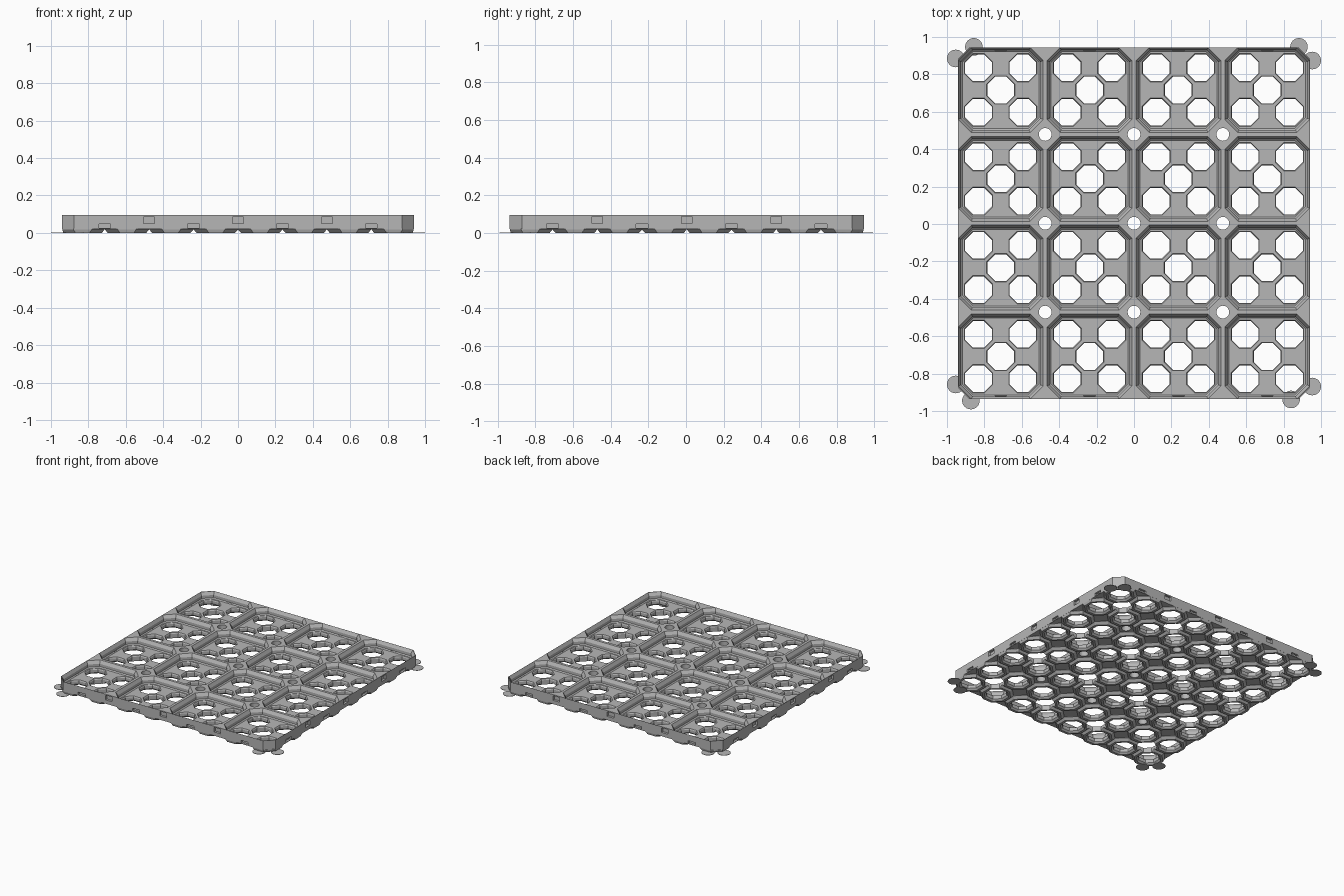
import bpy, bmesh
from mathutils import Matrix

if "Cube" in bpy.data.objects:
    bpy.data.objects.remove(bpy.data.objects["Cube"])

PITCH = 0.475          # large cell
HALF = PITCH / 2       # small foot cell
EDGE = 0.94            # half width of the plate
TOP = 0.095
SHIFT = 0.004

grey = bpy.data.materials.new("light_grey")
grey.use_nodes = True
colour = (0.47, 0.47, 0.47, 1)
grey.diffuse_color = colour
grey.node_tree.nodes["Principled BSDF"].inputs["Base Color"].default_value = colour


def octagon(h, c):
    """Square of half width h with corners cut by c."""
    k = h - c
    return [(h, -k), (h, k), (k, h), (-k, h), (-h, k), (-h, -k), (-k, -h), (k, -h)]


def loft(bm, cx, cy, layers, limit=None):
    """Stack octagons given as (z, half width, corner cut) into a closed solid."""
    rings = []
    for z, h, c in layers:
        pts = [(cx + x, cy + y) for x, y in octagon(h, c)]
        if limit:
            pts = [(max(-limit, min(limit, x)), max(-limit, min(limit, y))) for x, y in pts]
        rings.append([bm.verts.new((x, y, z)) for x, y in pts])
    bm.faces.new(rings[0][::-1])
    bm.faces.new(rings[-1])
    for a, b in zip(rings, rings[1:]):
        for i in range(8):
            j = (i + 1) % 8
            bm.faces.new((a[i], a[j], b[j], b[i]))


def regular(profile):
    return [(z, h, h * 0.586) for z, h in profile]


def finish(bm, name):
    bmesh.ops.recalc_face_normals(bm, faces=bm.faces)
    mesh = bpy.data.meshes.new(name)
    bm.to_mesh(mesh)
    bm.free()
    ob = bpy.data.objects.new(name, mesh)
    bpy.context.collection.objects.link(ob)
    mesh.materials.append(grey)
    return ob


def combine(target, tool, operation):
    tool.hide_render = True
    mod = target.modifiers.new(operation, 'BOOLEAN')
    mod.operation = operation
    mod.solver = 'EXACT'
    mod.object = tool
    bpy.context.view_layer.objects.active = target
    bpy.ops.object.modifier_apply(modifier=mod.name)
    bpy.data.objects.remove(tool)


def grid(n, step):
    axis = [(i - (n - 1) / 2) * step for i in range(n)]
    return [(x, y) for x in axis for y in axis]


# Slab with cut corners
bm = bmesh.new()
loft(bm, 0, 0, [(0.02, EDGE, 0.064), (TOP, EDGE, 0.064)])
plate = finish(bm, "base_plate")

# Octagonal feet underneath, with V grooves left between them
bm = bmesh.new()
for x, y in grid(8, HALF):
    loft(bm, x, y, [(0, 0.103, 0.066), (0.018, 0.1185, 0.069), (0.023, 0.1185, 0.069)], EDGE - 0.0005)
combine(plate, finish(bm, "feet"), 'UNION')

# Stepped bin pockets on top
bm = bmesh.new()
for x, y in grid(4, PITCH):
    loft(bm, x, y, [(0.042, 0.205, 0.057), (0.05, 0.213, 0.062),
                    (0.071, 0.213, 0.062), (TOP + 0.001, 0.2275, 0.070)])
combine(plate, finish(bm, "pocket_cutter"), 'DIFFERENCE')

# Through holes: one per foot, one per pocket centre, one round per junction
bm = bmesh.new()
for x, y in grid(8, HALF):
    loft(bm, x, y, regular([(-0.002, 0.086), (0.012, 0.071), (0.034, 0.071), (0.044, 0.077)]))
for x, y in grid(4, PITCH):
    loft(bm, x, y, regular([(-0.01, 0.071), (0.034, 0.071), (0.044, 0.077)]))
for x, y in grid(3, PITCH):
    bmesh.ops.create_cone(bm, cap_ends=True, segments=32, radius1=0.034, radius2=0.034,
                          depth=0.3, matrix=Matrix.Translation((x, y, 0.05)))
combine(plate, finish(bm, "hole_cutter"), 'DIFFERENCE')

# Connector recesses along all four sides
bm = bmesh.new()
slots = [(i * PITCH, 0.068, 0.058, 0.036) for i in (-1, 0, 1)]
slots += [((i - 1.5) * PITCH, 0.036, 0.064, 0.022) for i in range(4)]
for turn in range(4):
    spin = Matrix.Rotation(turn * 1.5707963, 4, 'Z')
    for x, z, w, h in slots:
        place = spin @ Matrix.Translation((x, -EDGE, z)) @ Matrix.Diagonal((w, 0.036, h, 1))
        bmesh.ops.create_cube(bm, size=1, matrix=place)
combine(plate, finish(bm, "slot_cutter"), 'DIFFERENCE')
plate.location.y = SHIFT

# Thin round pads at the corners
pads = [(-0.953, 0.885), (-0.856, 0.947), (0.882, 0.947), (0.953, 0.874),
        (-0.953, -0.858), (-0.872, -0.944), (0.84, -0.938), (0.953, -0.869)]
for i, (x, y) in enumerate(pads):
    bm = bmesh.new()
    bmesh.ops.create_cone(bm, cap_ends=True, segments=32, radius1=0.047, radius2=0.047,
                          depth=0.003, matrix=Matrix.Translation((x, y, 0.0015)))
    finish(bm, f"corner_pad_{i + 1}")
